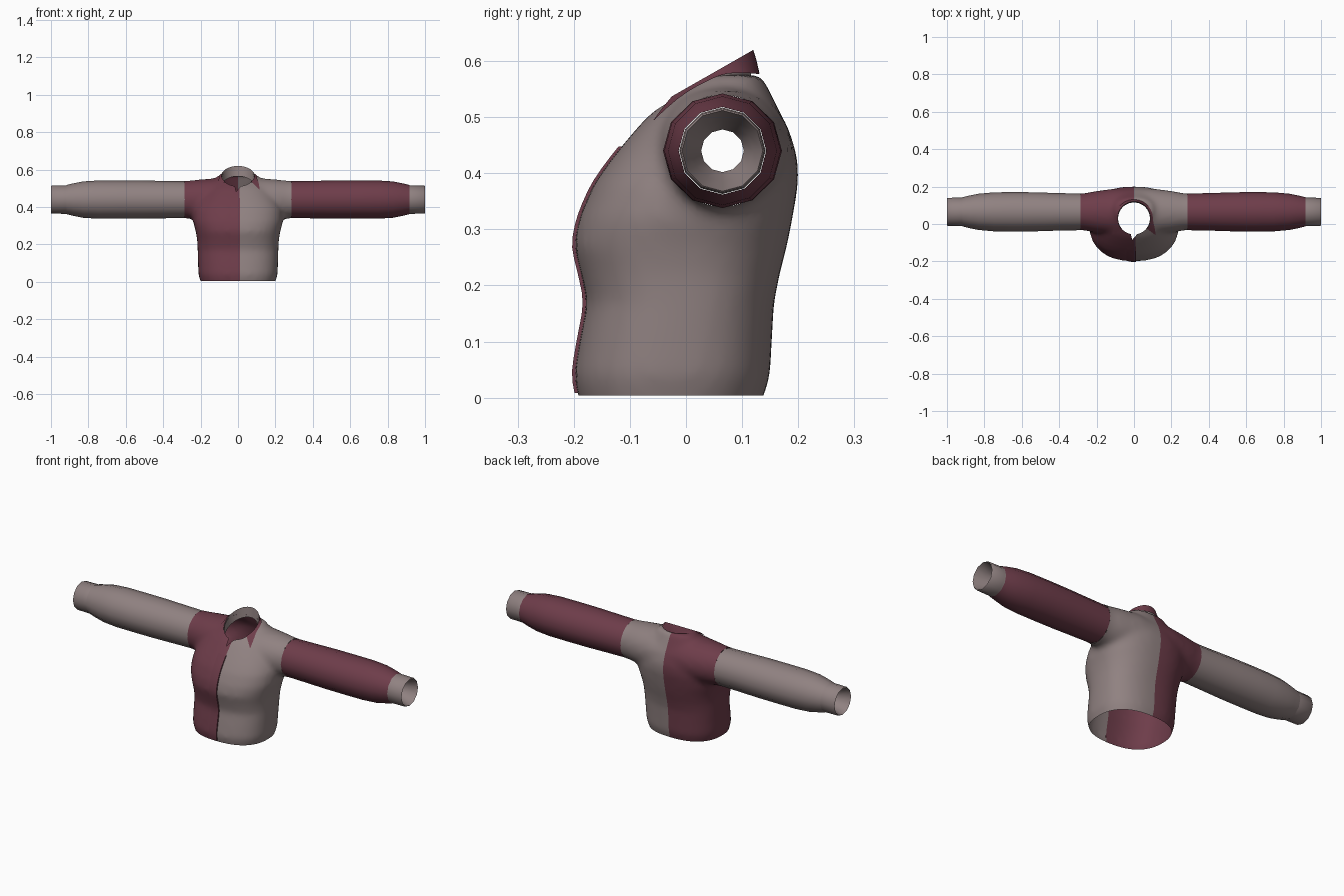
import bpy, bmesh
from math import sin, cos, pi, radians
from mathutils import Vector
from mathutils.bvhtree import BVHTree

if "Cube" in bpy.data.objects:
    bpy.data.objects.remove(bpy.data.objects["Cube"])


def material(name, rgb):
    m = bpy.data.materials.new(name)
    m.use_nodes = True
    m.diffuse_color = (*rgb, 1)
    m.node_tree.nodes["Principled BSDF"].inputs["Base Color"].default_value = (*rgb, 1)
    return m


MAROON = material("maroon cloth", (0.155, 0.046, 0.068))
GREY = material("warm grey cloth", (0.28, 0.222, 0.22))


def make_object(name, bm, mats=(), smooth=True):
    mesh = bpy.data.meshes.new(name)
    bm.to_mesh(mesh)
    bm.free()
    ob = bpy.data.objects.new(name, mesh)
    bpy.context.collection.objects.link(ob)
    for m in mats:
        mesh.materials.append(m)
    if smooth:
        bpy.ops.object.select_all(action="DESELECT")
        ob.select_set(True)
        bpy.context.view_layer.objects.active = ob
        bpy.ops.object.shade_smooth_by_angle(angle=radians(45))
    return ob


def loft(bm, rows, closed=True, caps=False, row_mats=None):
    """Bridge rows of points with quads."""
    rings = [[bm.verts.new(p) for p in row] for row in rows]
    n = len(rings[0])
    for i in range(len(rings) - 1):
        for j in range(n if closed else n - 1):
            k = (j + 1) % n
            f = bm.faces.new((rings[i][j], rings[i][k], rings[i + 1][k], rings[i + 1][j]))
            if row_mats:
                f.material_index = row_mats[i]
    if caps:
        bm.faces.new(rings[0][::-1])
        bm.faces.new(rings[-1])


def power(v, e):
    return (1 if v >= 0 else -1) * abs(v) ** e


def torso_ring(z, half_x, front, back, n=40):
    cy, ry = (front + back) / 2, (back - front) / 2
    return [(half_x * power(cos(2 * pi * i / n), 0.82),
             cy + ry * power(sin(2 * pi * i / n), 0.82), z) for i in range(n)]


ARM_Y, ARM_Z, SHOULDER = 0.065, 0.44, 0.285


def arm_ring(x, ry, rz, n=12):
    return [(x, ARM_Y + ry * cos(2 * pi * i / n), ARM_Z + rz * sin(2 * pi * i / n))
            for i in range(n)]


# Torso: body and shoulder volumes fused into one smooth skin
bm = bmesh.new()
body = [(-0.06, 0.18, -0.17, 0.11), (0, 0.2, -0.192, 0.138), (0.04, 0.212, -0.2, 0.15),
        (0.1, 0.214, -0.19, 0.153), (0.17, 0.216, -0.176, 0.157), (0.22, 0.218, -0.187, 0.167),
        (0.27, 0.226, -0.2, 0.18), (0.32, 0.24, -0.191, 0.19), (0.38, 0.24, -0.165, 0.2),
        (0.42, 0.225, -0.137, 0.2), (0.46, 0.2, -0.105, 0.19), (0.5, 0.17, -0.07, 0.172),
        (0.54, 0.13, -0.02, 0.152), (0.575, 0.1, 0.03, 0.135)]
loft(bm, [torso_ring(*r) for r in body], caps=True)
yoke = [(0.35, 0.097, 0.1), (0.27, 0.099, 0.101), (0.2, 0.112, 0.108), (0.1, 0.125, 0.116)]
loft(bm, [arm_ring(*r, n=32) for r in yoke] +
     [arm_ring(-x, a, b, n=32) for x, a, b in reversed(yoke)], caps=True)
bmesh.ops.recalc_face_normals(bm, faces=bm.faces)
raw = make_object("torso_volume", bm, smooth=False)

# Neck cutter with a point at the front
NECK_Y, NECK_R = 0.03, 0.086
bm = bmesh.new()
outline = [(NECK_R * cos(2 * pi * i / 32), NECK_Y + NECK_R * sin(2 * pi * i / 32))
           for i in range(32)]
outline[24] = (-0.01, -0.085)
loft(bm, [[(x, y, z) for x, y in outline] for z in (-0.5, 1)], caps=True)
bmesh.ops.recalc_face_normals(bm, faces=bm.faces)
cutter = make_object("neck_cutter", bm, smooth=False)
cutter.hide_render = True

mod = raw.modifiers.new("fuse", "REMESH")
mod.mode, mod.voxel_size = "VOXEL", 0.013
mod = raw.modifiers.new("relax", "SMOOTH")
mod.factor, mod.iterations = 0.5, 10
mod = raw.modifiers.new("neck", "BOOLEAN")
mod.operation, mod.solver, mod.object = "DIFFERENCE", "EXACT", cutter
dg = bpy.context.evaluated_depsgraph_get()
fused = bpy.data.meshes.new_from_object(raw.evaluated_get(dg))
bm = bmesh.new()
bm.from_mesh(fused)
bpy.data.objects.remove(raw)
bpy.data.objects.remove(cutter)
bpy.data.meshes.remove(fused)


def cut(point, normal, clear=False):
    bmesh.ops.bisect_plane(bm, geom=bm.verts[:] + bm.edges[:] + bm.faces[:],
                           plane_co=point, plane_no=normal, clear_outer=clear)


# Open the hem, armholes and neck, then split the two colours at the centre
cut((0, 0, 0.004), (0, 0, -1), True)
for s in (1, -1):
    cut((s * SHOULDER, 0, 0), (s, 0, 0), True)
bm.normal_update()
wall = [f for f in bm.faces if abs(f.normal.z) < 0.005 and
        (f.calc_center_median() - Vector((0, NECK_Y, f.calc_center_median().z))).length < 0.116]
bmesh.ops.delete(bm, geom=wall, context="FACES")
cut((0, 0, 0), (1, 0, 0))
cut((0.008, 0, 0), (1, 0, 0))
for f in bm.faces:
    c = f.calc_center_median()
    f.material_index = 0 if c.x < (0.008 if c.y < 0 else 0) else 1
skin = BVHTree.FromBMesh(bm)
make_object("torso", bm, (MAROON, GREY))

# Front placket: a thin overlapping edge
rows = []
for i in range(23):
    z = 0.008 + i * 0.02
    row = []
    for x, lift in ((-0.04, 0.001), (-0.015, 0.005), (0.01, 0.006), (0.011, 0)):
        hit = skin.ray_cast(Vector((x, -1, z)), Vector((0, 1, 0)))[0]
        if hit and hit.y < -0.08:
            row.append((x, hit.y - lift, z))
    if len(row) == 4:
        rows.append(row)
bm = bmesh.new()
loft(bm, rows, closed=False)
make_object("front_placket", bm, (MAROON,))

# Sleeves and cuffs
for s, side, cloth in ((1, "left", MAROON), (-1, "right", GREY)):
    bm = bmesh.new()
    sleeve = [(SHOULDER - 0.002, 0.098), (0.4, 0.1), (0.52, 0.104), (0.64, 0.106), (0.75, 0.104),
              (0.83, 0.097), (0.88, 0.087), (0.917, 0.078)]
    loft(bm, [arm_ring(s * x, r, min(r, 0.102)) for x, r in sleeve])
    bmesh.ops.recalc_face_normals(bm, faces=bm.faces)
    make_object(side + "_sleeve", bm, (cloth,))
    bm = bmesh.new()
    cuff = [(0.912, 0.077), (0.925, 0.076), (0.997, 0.075), (1, 0.072), (0.95, 0.055), (0.9, 0.038)]
    loft(bm, [arm_ring(s * x, r, r) for x, r in cuff])
    bmesh.ops.recalc_face_normals(bm, faces=bm.faces)
    make_object(side + "_cuff", bm, (GREY,))


# Folded collar: inner stand, top fold and outer flap with pointed tips
def above_skin(p):
    hit = skin.ray_cast(Vector((p[0], p[1], 1)), Vector((0, 0, -1)))[0]
    floor = hit.z + 0.005 if hit and hit.z > 0.35 else 0
    return (p[0], p[1], max(p[2], floor))


stand, fold, middle, edge = [], [], [], []
for i in range(33):
    a = radians(-38 + 256 * i / 32)
    tip = (max(0, -sin(a)) / sin(radians(38))) ** 2
    y = NECK_Y + 0.09 * sin(a)
    z = 0.52 + (y + 0.055) * 0.57
    r, drop = 0.101 + 0.045 * tip, 0.042 + 0.015 * tip
    top = Vector((0.088 * cos(a), y, z))
    low = Vector((r * cos(a), NECK_Y + r * sin(a), z - drop))
    stand.append((0.085 * cos(a), NECK_Y + 0.085 * sin(a), z - 0.055))
    fold.append(top)
    middle.append(above_skin(top.lerp(low, 0.5) + Vector((0, 0, 0.003))))
    edge.append(above_skin(low))
bm = bmesh.new()
loft(bm, [stand, fold, middle, edge], closed=False, row_mats=(1, 0, 0))
make_object("collar", bm, (MAROON, GREY))
